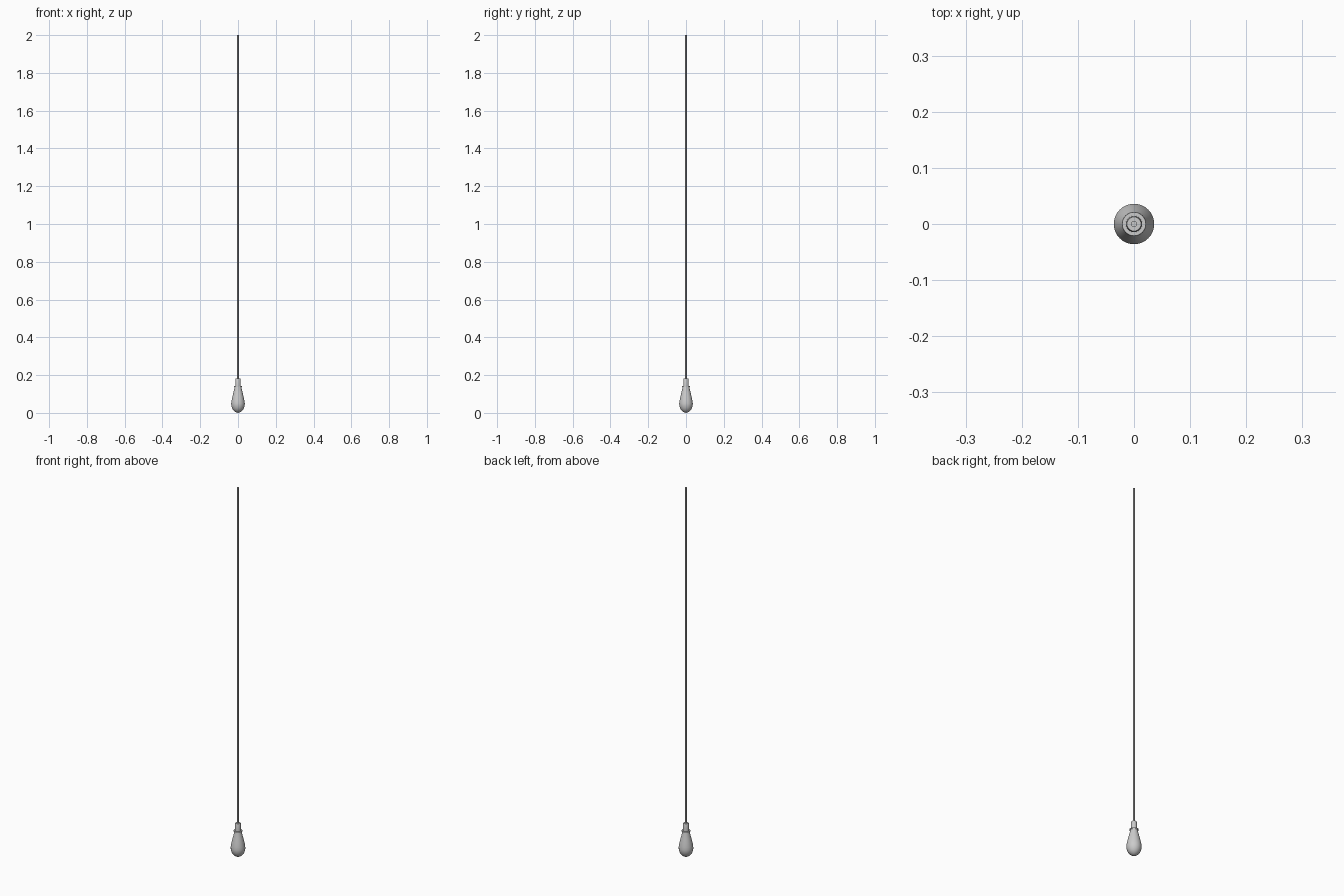
import bpy, math

if "Cube" in bpy.data.objects:
    bpy.data.objects.remove(bpy.data.objects["Cube"])


def lathe(name, profile, sides, smooth=True):
    """Revolve (radius, z) points around the z axis; radius 0 makes a pole."""
    verts, faces, rings = [], [], []
    for r, z in profile:
        start = len(verts)
        if r == 0:
            verts.append((0, 0, z))
            rings.append([start] * sides)
        else:
            for i in range(sides):
                a = 2 * math.pi * i / sides
                verts.append((r * math.cos(a), r * math.sin(a), z))
            rings.append(list(range(start, start + sides)))
    for lo, hi in zip(rings, rings[1:]):
        for i in range(sides):
            j = (i + 1) % sides
            quad = [lo[i], lo[j], hi[j], hi[i]]
            faces.append(list(dict.fromkeys(quad)))
    mesh = bpy.data.meshes.new(name)
    mesh.from_pydata(verts, [], faces)
    obj = bpy.data.objects.new(name, mesh)
    bpy.context.collection.objects.link(obj)
    if smooth:
        bpy.ops.object.select_all(action='DESELECT')
        obj.select_set(True)
        bpy.context.view_layer.objects.active = obj
        bpy.ops.object.shade_smooth_by_angle(angle=math.radians(35))
    return obj


# Pear-shaped glass bulb
lathe("bulb", [(0, 0), (0.009, 0.002), (0.018, 0.007), (0.026, 0.015),
               (0.032, 0.026), (0.0355, 0.039), (0.036, 0.050),
               (0.034, 0.065), (0.030, 0.084), (0.025, 0.105),
               (0.020, 0.125), (0.0175, 0.138), (0, 0.138)], 32)

# Flange where the bulb meets the socket
lathe("socket_flange", [(0, 0.136), (0.021, 0.136), (0.0215, 0.139),
                        (0.021, 0.142), (0, 0.142)], 32)

# Socket body with a small shoulder at the cord
lathe("socket", [(0, 0.142), (0.0145, 0.142), (0.0135, 0.181),
                 (0.0125, 0.183), (0, 0.183)], 32)

# Long hanging cord
lathe("cord", [(0, 0.18), (0.0055, 0.18), (0.0055, 2.0), (0, 2.0)], 8)
